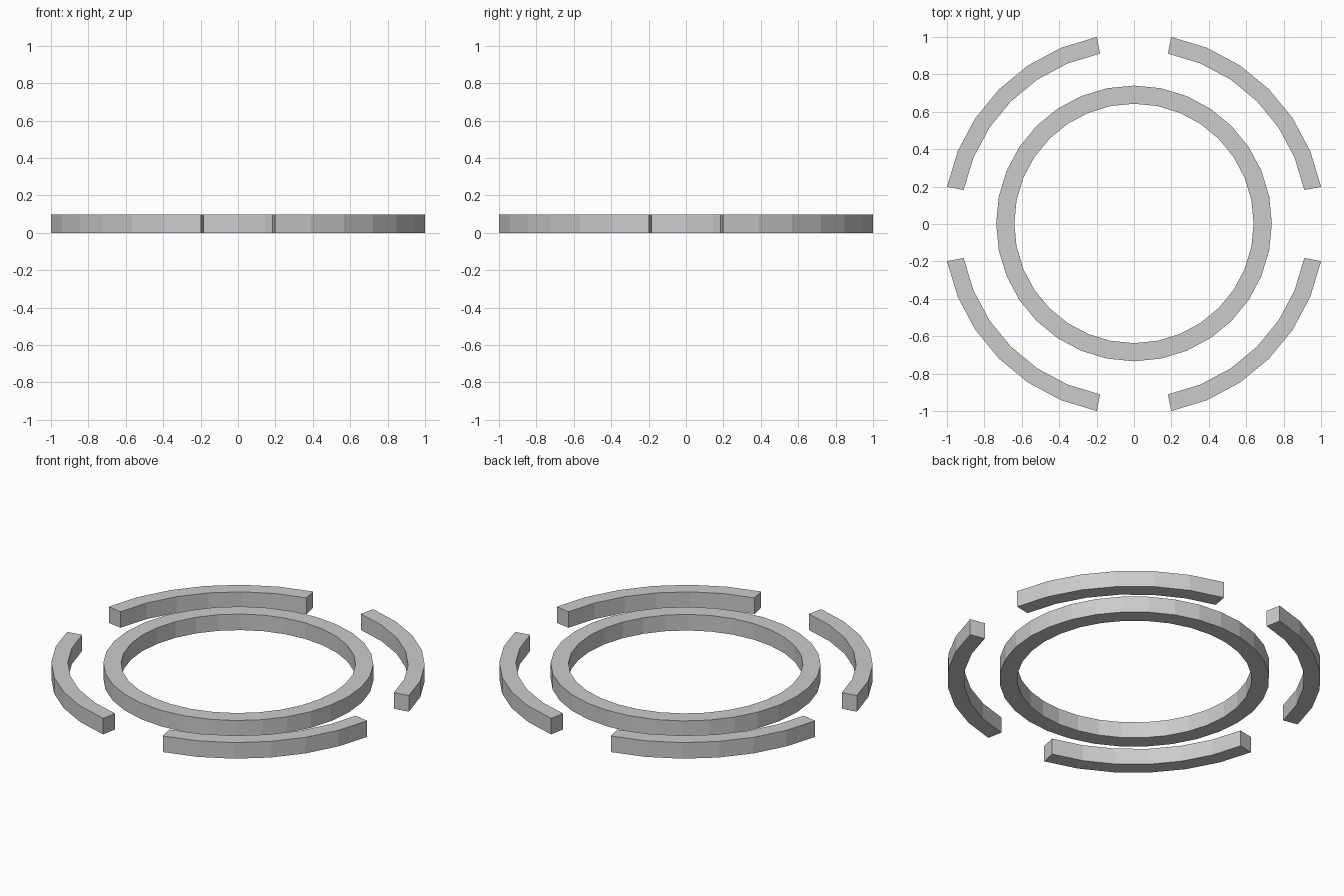
import bpy, bmesh, math

if "Cube" in bpy.data.objects:
    bpy.data.objects.remove(bpy.data.objects["Cube"])

STEP = math.radians(11.25)   # 32 sides per full turn
HEIGHT = 0.097


def arc_band(name, r_in, r_out, first, count, y=0.0):
    """Square-section flat-faced band; closed when it spans 32 steps."""
    closed = count == 32
    bm = bmesh.new()
    sections = []
    for i in range(count if closed else count + 1):
        a = (first + i) * STEP
        sections.append([bm.verts.new((r * math.cos(a), r * math.sin(a), z))
                         for r, z in ((r_in, 0), (r_out, 0), (r_out, HEIGHT), (r_in, HEIGHT))])
    for i in range(count):
        s, t = sections[i], sections[(i + 1) % len(sections)]
        for k in range(4):
            n = (k + 1) % 4
            bm.faces.new((s[k], s[n], t[n], t[k]))
    if not closed:
        bm.faces.new(sections[0])
        bm.faces.new(sections[-1])
    bmesh.ops.recalc_face_normals(bm, faces=bm.faces[:])
    mesh = bpy.data.meshes.new(name)
    bm.to_mesh(mesh)
    bm.free()
    obj = bpy.data.objects.new(name, mesh)
    obj.location.y = y
    bpy.context.collection.objects.link(obj)
    return obj


# Continuous inner ring
arc_band("inner_ring", 0.64, 0.737, 0, 32, y=0.003)

# Four outer arcs, one per quadrant
R_OUT = 1 / math.cos(STEP)
for q, corner in enumerate(("back_right", "back_left", "front_left", "front_right")):
    arc_band("outer_arc_" + corner, 0.929, R_OUT, q * 8 + 1, 6)
